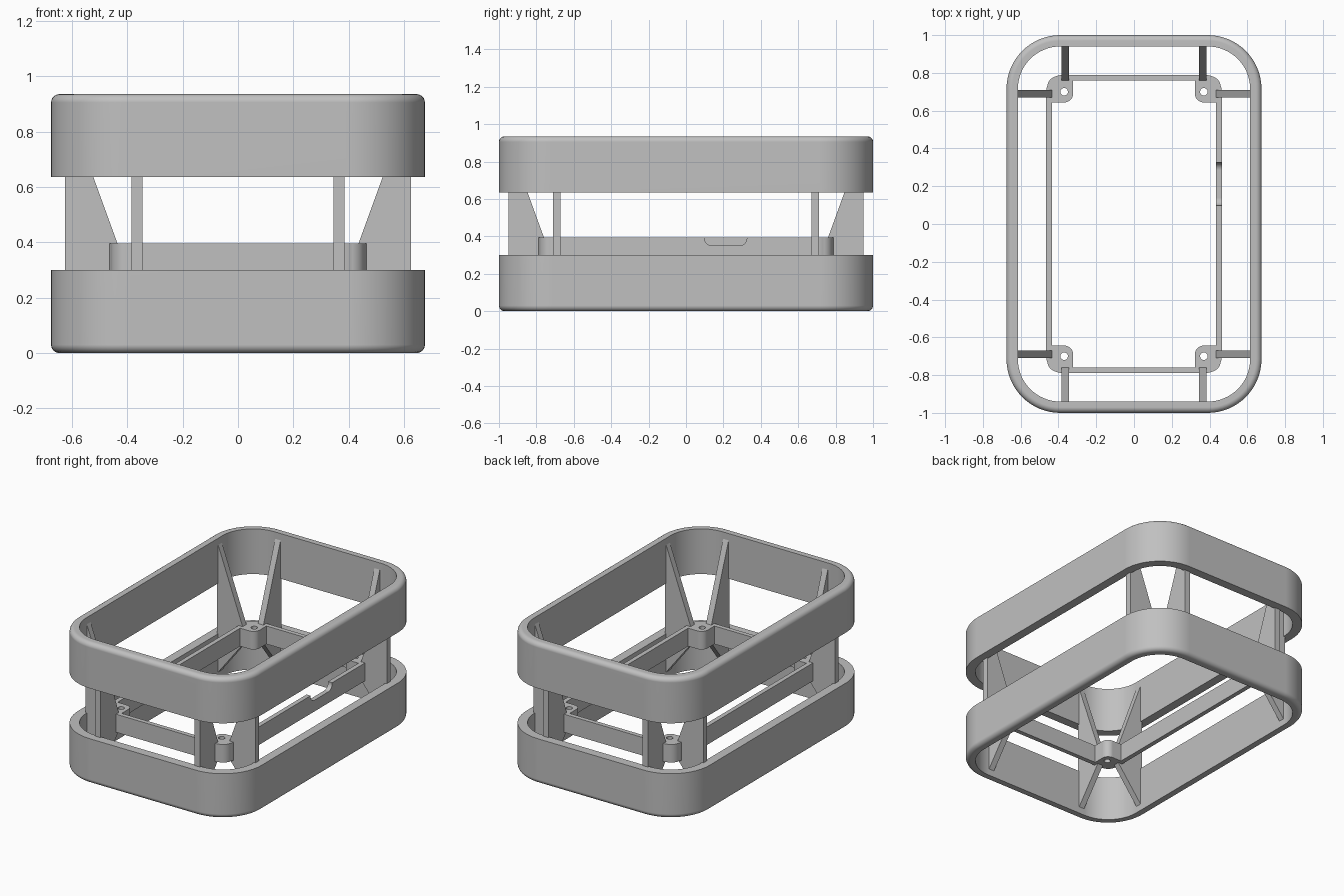
import bpy, bmesh
from math import sin, cos, pi
from mathutils import Vector

cube = bpy.data.objects.get("Cube")
if cube:
    bpy.data.objects.remove(cube)

GREY = (0.53, 0.53, 0.53, 1)
mat = bpy.data.materials.new("plain grey")
mat.use_nodes = True
mat.diffuse_color = GREY
mat.node_tree.nodes["Principled BSDF"].inputs["Base Color"].default_value = GREY


def rounded(hx, hy, radii, steps=16):
    """Counter-clockwise rounded rectangle, one radius per corner."""
    pts = []
    for k, (sx, sy) in enumerate([(1, 1), (-1, 1), (-1, -1), (1, -1)]):
        r = radii[k]
        for i in range(steps + 1):
            a = (k + i / steps) * pi / 2
            pts.append((sx * (hx - r) + r * cos(a), sy * (hy - r) + r * sin(a)))
    return pts


def finish(name, bm):
    bmesh.ops.remove_doubles(bm, verts=bm.verts, dist=1e-5)
    bmesh.ops.recalc_face_normals(bm, faces=bm.faces)
    mesh = bpy.data.meshes.new(name)
    bm.to_mesh(mesh)
    bm.free()
    mesh.materials.append(mat)
    obj = bpy.data.objects.new(name, mesh)
    bpy.context.collection.objects.link(obj)
    return obj


def smooth(obj):
    bpy.ops.object.select_all(action='DESELECT')
    obj.select_set(True)
    bpy.context.view_layer.objects.active = obj
    bpy.ops.object.shade_smooth_by_angle(angle=pi / 6)
    mod = obj.modifiers.new("even shading", 'WEIGHTED_NORMAL')
    mod.keep_sharp = True


def loft(name, loops):
    """Closed tube: each loop is joined to the next, the last to the first."""
    bm = bmesh.new()
    rows = [[bm.verts.new(p) for p in loop] for loop in loops]
    n = len(rows[0])
    for a, b in zip(rows, rows[1:] + rows[:1]):
        for i in range(n):
            j = (i + 1) % n
            bm.faces.new((a[i], a[j], b[j], b[i]))
    return finish(name, bm)


def prism(name, outline, depth):
    bm = bmesh.new()
    face = bm.faces.new([bm.verts.new(p) for p in outline])
    new = bmesh.ops.extrude_face_region(bm, geom=[face])["geom"]
    verts = [v for v in new if isinstance(v, bmesh.types.BMVert)]
    bmesh.ops.translate(bm, vec=Vector(depth), verts=verts)
    return finish(name, bm)


def band(name, hx, hy, radius, profile):
    """Sweep a profile of (inset, z) around a rounded rectangle."""
    return loft(name, [[(x, y, z) for x, y in
                        rounded(hx - d, hy - d, [radius - d] * 4)]
                       for d, z in profile])


# Outer rings, the lower one mirrored from the upper about mid height
HEIGHT, RING, WALL, FILLET = 0.935, 0.3, 0.06, 0.03
profile = [(WALL, HEIGHT - RING), (0, HEIGHT - RING)]
for i in range(7):
    a = i * pi / 12
    profile.append((FILLET * (1 - cos(a)), HEIGHT - FILLET * (1 - sin(a))))
profile.append((WALL, HEIGHT))
smooth(band("upper_ring", 0.675, 1, 0.285, profile))
smooth(band("lower_ring", 0.675, 1, 0.285, [(d, HEIGHT - z) for d, z in profile]))

# Inner tray frame with a rounded notch in its left rail
LOW, TOP, RAIL = 0.275, 0.395, 0.03
frame = band("inner_frame", 0.465, 0.79, 0.09,
             [(0, LOW), (0, TOP), (RAIL, TOP), (RAIL, LOW)])
cutter = prism("notch_cutter",
               [(0.4, 0.212 + y, 0.41 + z) for y, z in rounded(0.113, 0.06, [0.04] * 4)],
               (0.1, 0, 0))
cutter.hide_render = True
cut = frame.modifiers.new("notch", 'BOOLEAN')
cut.operation, cut.solver, cut.object = 'DIFFERENCE', 'EXACT', cutter
bpy.context.view_layer.objects.active = frame
bpy.ops.object.modifier_apply(modifier="notch")
bpy.data.objects.remove(cutter)
smooth(frame)

# Screw bosses and gussets at each corner
HOLE_X, HOLE_Y, HOLE_R = 0.37, 0.7, 0.02
BOSS_X, BOSS_Y = 0.391, 0.714
THICK, GAP = 0.04, 0.045
for sy, end in ((-1, "front"), (1, "back")):
    for sx, side in ((-1, "right"), (1, "left")):
        where = end + "_" + side
        body = rounded(0.068, 0.07, [0.08 - 0.02, 0.005, 0.045, 0.005])
        hole = rounded(HOLE_R, HOLE_R, [HOLE_R] * 4)

        def place(pts, cx, cy, z):
            return [(sx * (cx + x), sy * (cy + y), z) for x, y in pts]

        smooth(loft("boss_" + where, [
            place(body, BOSS_X, BOSS_Y, LOW), place(body, BOSS_X, BOSS_Y, TOP),
            place(hole, HOLE_X, HOLE_Y, TOP), place(hole, HOLE_X, HOLE_Y, LOW)]))

        # Gusset outlines run from the frame out to the rings
        def gusset(inner, outer):
            return [(inner, LOW), (inner, TOP),
                    (outer, HEIGHT - GAP), (outer + 0.01, HEIGHT - GAP),
                    (outer + 0.01, GAP), (outer, GAP)]

        prism("side_gusset_" + where,
              [(sx * d, sy * 0.69 - THICK / 2, z) for d, z in gusset(0.435, 0.615)],
              (0, THICK, 0))
        prism("end_gusset_" + where,
              [(sx * 0.365 - THICK / 2, sy * d, z) for d, z in gusset(0.76, 0.94)],
              (THICK, 0, 0))
